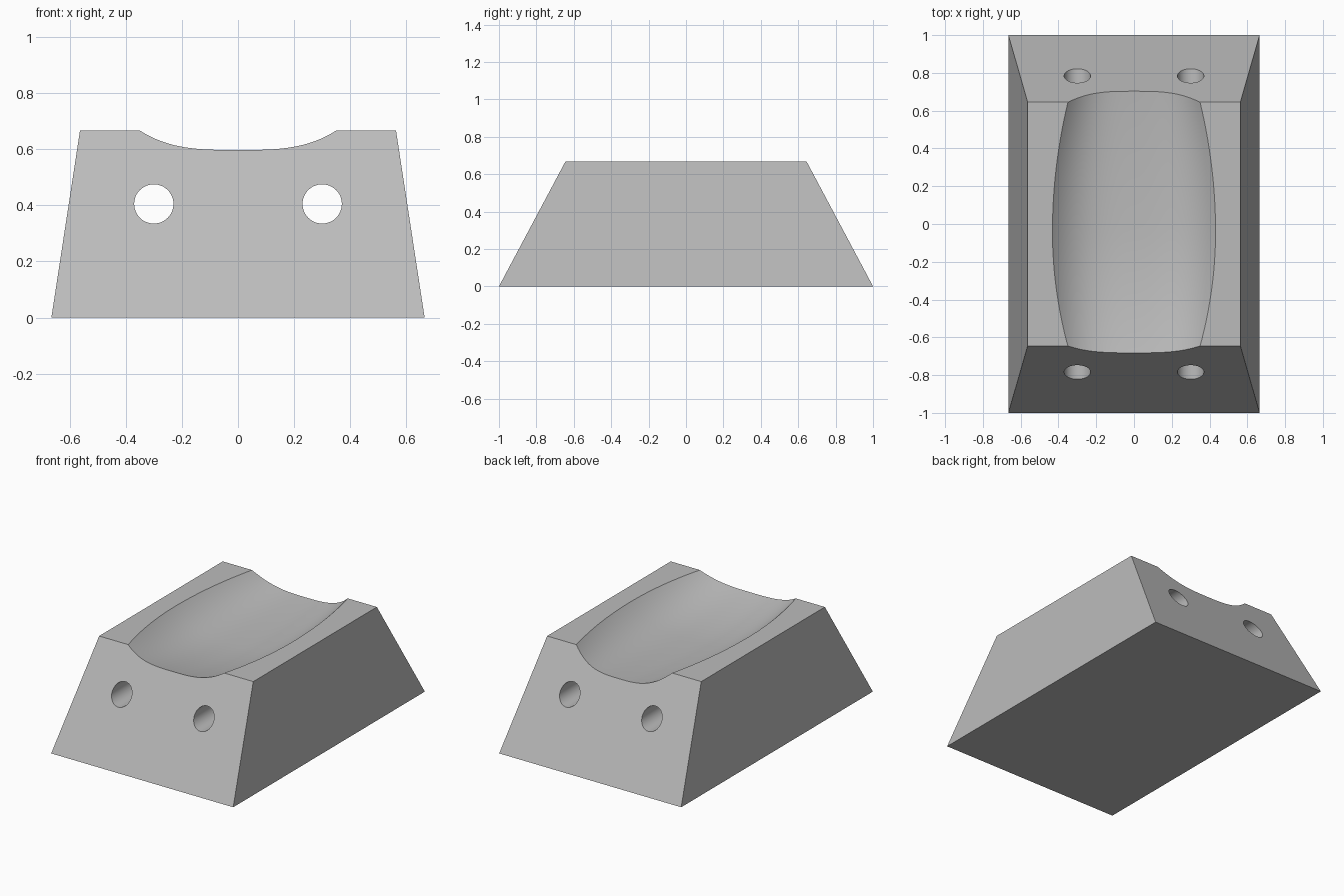
import bpy, bmesh, math

TOP = 0.667

cube = bpy.data.objects.get("Cube")
if cube:
    bpy.data.objects.remove(cube, do_unlink=True)

grey = bpy.data.materials.new("plain grey")
grey.use_nodes = True
colour = (0.5, 0.5, 0.5, 1)
grey.diffuse_color = colour
grey.node_tree.nodes["Principled BSDF"].inputs["Base Color"].default_value = colour


def add_object(name, bm):
    bmesh.ops.recalc_face_normals(bm, faces=bm.faces)
    mesh = bpy.data.meshes.new(name)
    bm.to_mesh(mesh)
    bm.free()
    mesh.materials.append(grey)
    obj = bpy.data.objects.new(name, mesh)
    bpy.context.collection.objects.link(obj)
    return obj


def loft(name, sections):
    """Closed solid skinned over matching rings of points."""
    bm = bmesh.new()
    rings = [[bm.verts.new(p) for p in ring] for ring in sections]
    n = len(rings[0])
    for a, b in zip(rings, rings[1:]):
        for i in range(n):
            j = (i + 1) % n
            bm.faces.new((a[i], a[j], b[j], b[i]))
    bm.faces.new(rings[0])
    bm.faces.new(rings[-1])
    return add_object(name, bm)


def cut(target, cutter):
    cutter.hide_render = True
    mod = target.modifiers.new("cut", 'BOOLEAN')
    mod.operation = 'DIFFERENCE'
    mod.solver = 'EXACT'
    mod.object = cutter
    bpy.context.view_layer.objects.active = target
    bpy.ops.object.modifier_apply(modifier=mod.name)
    bpy.data.objects.remove(cutter, do_unlink=True)


# Tapered block
def rectangle(x, y, z):
    return [(-x, -y, z), (x, -y, z), (x, y, z), (-x, y, z)]


block = loft("block", [rectangle(0.665, 1, 0), rectangle(0.563, 0.645, TOP)])


# Barrel-shaped trough, widest and deepest near the middle
def trough_section(y, steps=48, power=3.2):
    k = (y + 0.04) / 0.65
    width = 0.432 - 0.094 * k * k if k < 0 else 0.432 - 0.074 * k * k
    depth = 0.14 - (0.072 if k < 0 else 0.024) * k * k
    ring = []
    for i in range(steps + 1):
        t = 1.08 * (2 * i / steps - 1)
        ring.append((width * t, y, TOP - depth * (1 - abs(t) ** power)))
    edge = width * 1.08
    return ring + [(edge, y, 1), (-edge, y, 1)]


cut(block, loft("trough_cutter",
                [trough_section(-0.8 + 1.6 * i / 40) for i in range(41)]))

# Two round holes running front to back
for side in (-1, 1):
    rings = []
    for y in (-1.2, 1.2):
        angles = [math.tau * i / 48 for i in range(48)]
        rings.append([(side * 0.3 + 0.07 * math.cos(a), y,
                       0.405 + 0.07 * math.sin(a)) for a in angles])
    cut(block, loft("hole_cutter", rings))

# Smooth the curved surfaces, keep the edges crisp
bpy.ops.object.select_all(action='DESELECT')
block.select_set(True)
bpy.context.view_layer.objects.active = block
bpy.ops.object.shade_smooth_by_angle(angle=math.radians(22))
